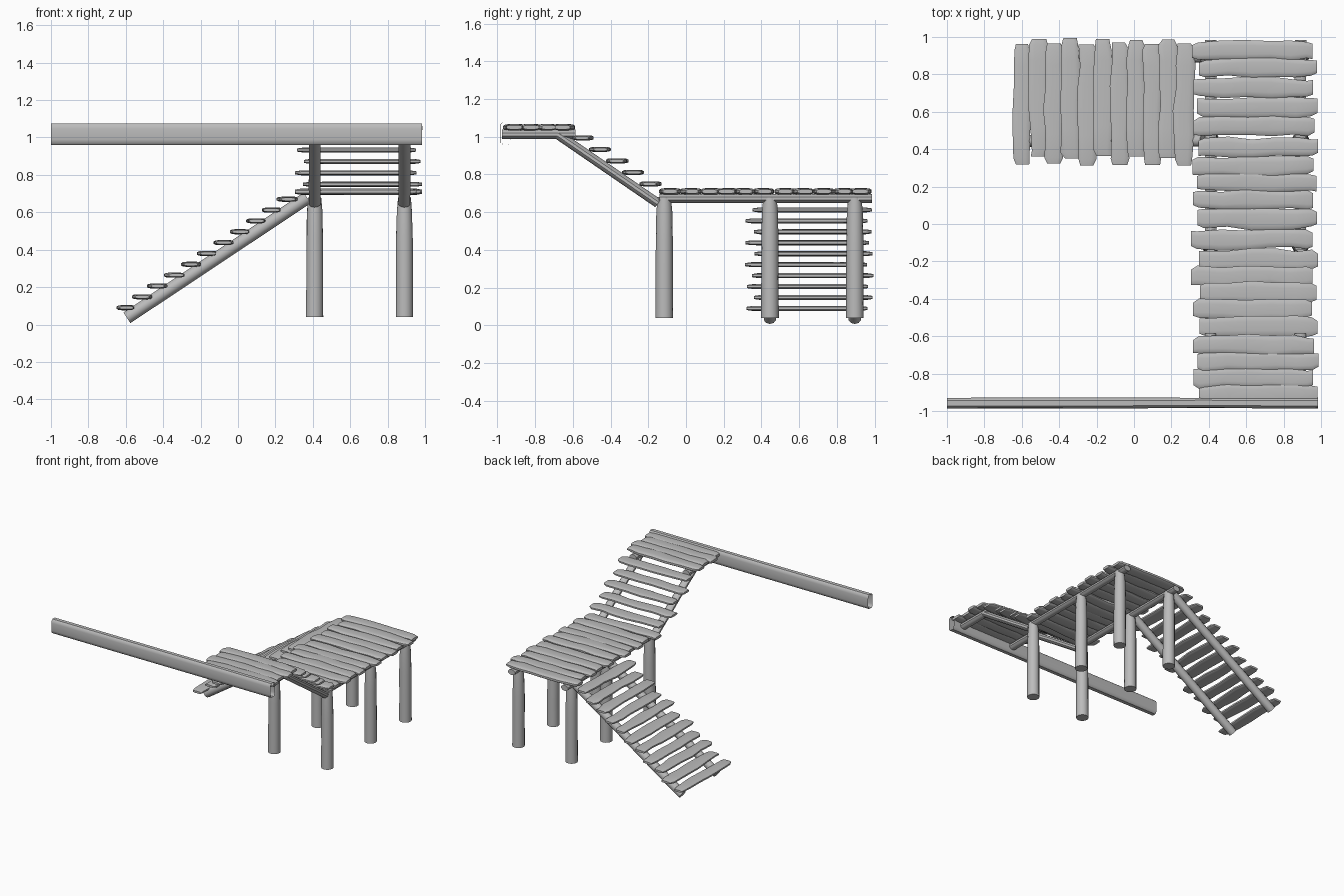
import bpy
import bmesh
import math
import random
from mathutils import Vector

random.seed(7)
cube = bpy.data.objects.get("Cube")
if cube:
    bpy.data.objects.remove(cube)

grey = bpy.data.materials.new("weathered grey wood")
grey.use_nodes = True
GREY = (0.5, 0.5, 0.5, 1)
grey.diffuse_color = GREY
grey.node_tree.nodes["Principled BSDF"].inputs["Base Color"].default_value = GREY


def loft(name, start, end, wide, thick, stations, sides=10, up=(0, 0, 1),
         wobble=0.0, power=1.0, capped=True):
    """Loft rings from start to end; stations are (fraction, width scale, thickness scale)."""
    start, end = Vector(start), Vector(end)
    along = (end - start).normalized()
    side = along.cross(Vector(up)).normalized()
    top = side.cross(along)
    bm = bmesh.new()
    rings = []
    for t, sw, st in stations:
        drift = random.uniform(-wobble, wobble)
        sw *= 1 + random.uniform(-wobble, wobble)
        ring = []
        for i in range(sides):
            a = math.tau * (i + 0.5) / sides
            c, s = math.cos(a), math.sin(a)
            # power below one squares off the round section
            c = math.copysign(abs(c) ** power, c) * sw + drift
            s = math.copysign(abs(s) ** power, s) * st
            ring.append(bm.verts.new(start.lerp(end, t) + side * c * wide + top * s * thick))
        rings.append(ring)
    for a, b in zip(rings, rings[1:]):
        for i in range(sides):
            j = (i + 1) % sides
            bm.faces.new((a[i], a[j], b[j], b[i]))
    if capped:
        bm.faces.new(rings[0])
        bm.faces.new(rings[-1])
    bmesh.ops.recalc_face_normals(bm, faces=bm.faces)
    mesh = bpy.data.meshes.new(name)
    bm.to_mesh(mesh)
    bm.free()
    mesh.materials.append(grey)
    obj = bpy.data.objects.new(name, mesh)
    bpy.context.collection.objects.link(obj)
    bpy.ops.object.select_all(action="DESELECT")
    obj.select_set(True)
    bpy.context.view_layer.objects.active = obj
    bpy.ops.object.shade_smooth_by_angle(angle=math.radians(40))
    return obj


PLANK = [(0, 0.72, 0.6), (0.05, 0.9, 0.95), (0.25, 0.95, 1), (0.45, 1, 1),
         (0.65, 1, 1), (0.82, 0.95, 1), (0.95, 0.88, 0.95), (1, 0.7, 0.6)]
LOG = [(0, 1, 1), (0.3, 1.02, 1), (0.7, 0.98, 1), (1, 1, 1)]
POST = [(0, 1, 1), (0.3, 0.98, 0.98), (0.65, 0.96, 0.96), (0.88, 0.88, 0.9), (1, 0.74, 0.74)]


def plank(name, start, end, wide=0.054, thick=0.018):
    loft(name, start, end, wide, thick, PLANK, sides=12, wobble=0.13, power=0.6)


def span(i):
    # alternate planks are shifted sideways
    lo, hi = ((0.315, 0.96), (0.345, 0.982))[i % 2]
    return lo + random.uniform(-0.012, 0.012), hi + random.uniform(-0.008, 0.004)


# Planks crossing in x: lower deck, upper steps and upper deck
lower_deck = [(y, 0.71) for y in (0.925, 0.835, 0.73, 0.625, 0.52, 0.41, 0.31, 0.22, 0.13, 0.03, -0.08)]
upper_steps = [(-0.19 - 0.089 * k, 0.75 + 0.061 * k) for k in range(5)]
upper_deck = [(y, 1.05) for y in (-0.65, -0.735, -0.825, -0.91)]
i = 0
for label, rows in (("lower_deck_plank", lower_deck), ("upper_step", upper_steps),
                    ("upper_deck_plank", upper_deck)):
    for y, z in rows:
        lo, hi = span(i)
        thin = 0.014 if label == "upper_step" else 0.018
        plank(f"{label}_{i}", (lo, y, z), (hi, y, z), thick=thin)
        i += 1

# Lower stair steps crossing in y
for k in range(11):
    x, z = -0.596 + 0.0866 * k, 0.09 + 0.058 * k
    lo, hi = span(k)
    plank(f"lower_step_{k}", (x, lo + 0.01, z), (x, hi + 0.008, z), thick=0.014)

# Posts and the logs that carry the decks and the upper stair
for label, x in (("right", 0.41), ("left", 0.89)):
    for place, y in (("front", -0.115), ("middle", 0.445), ("back", 0.895)):
        loft(f"{label}_{place}_post", (x, y, 0.04), (x, y, 0.68), 0.047, 0.047, POST,
             sides=14, up=(0, 1, 0), wobble=0.02)
    loft(f"{label}_lower_deck_beam", (x, -0.14, 0.673), (x, 0.985, 0.673), 0.032, 0.023, LOG, wobble=0.03)
    loft(f"{label}_upper_stair_beam", (x, -0.148, 0.647), (x, -0.68, 1.012), 0.033, 0.025, LOG, wobble=0.03)
    loft(f"{label}_upper_deck_beam", (x, -0.975, 1.013), (x, -0.585, 1.013), 0.032, 0.025, LOG, wobble=0.03)

# Lower stair side beams
for label, y in (("front", 0.445), ("back", 0.895)):
    loft(f"{label}_lower_stair_beam", (-0.594, y, 0.036), (0.37, y, 0.677), 0.034, 0.034, LOG, wobble=0.03)

# Long open-ended beam across the front
loft("long_front_beam", (-1, -0.957, 1.018), (0.985, -0.957, 1.018), 0.029, 0.059, LOG,
     sides=12, power=0.5, wobble=0.03, capped=False)
